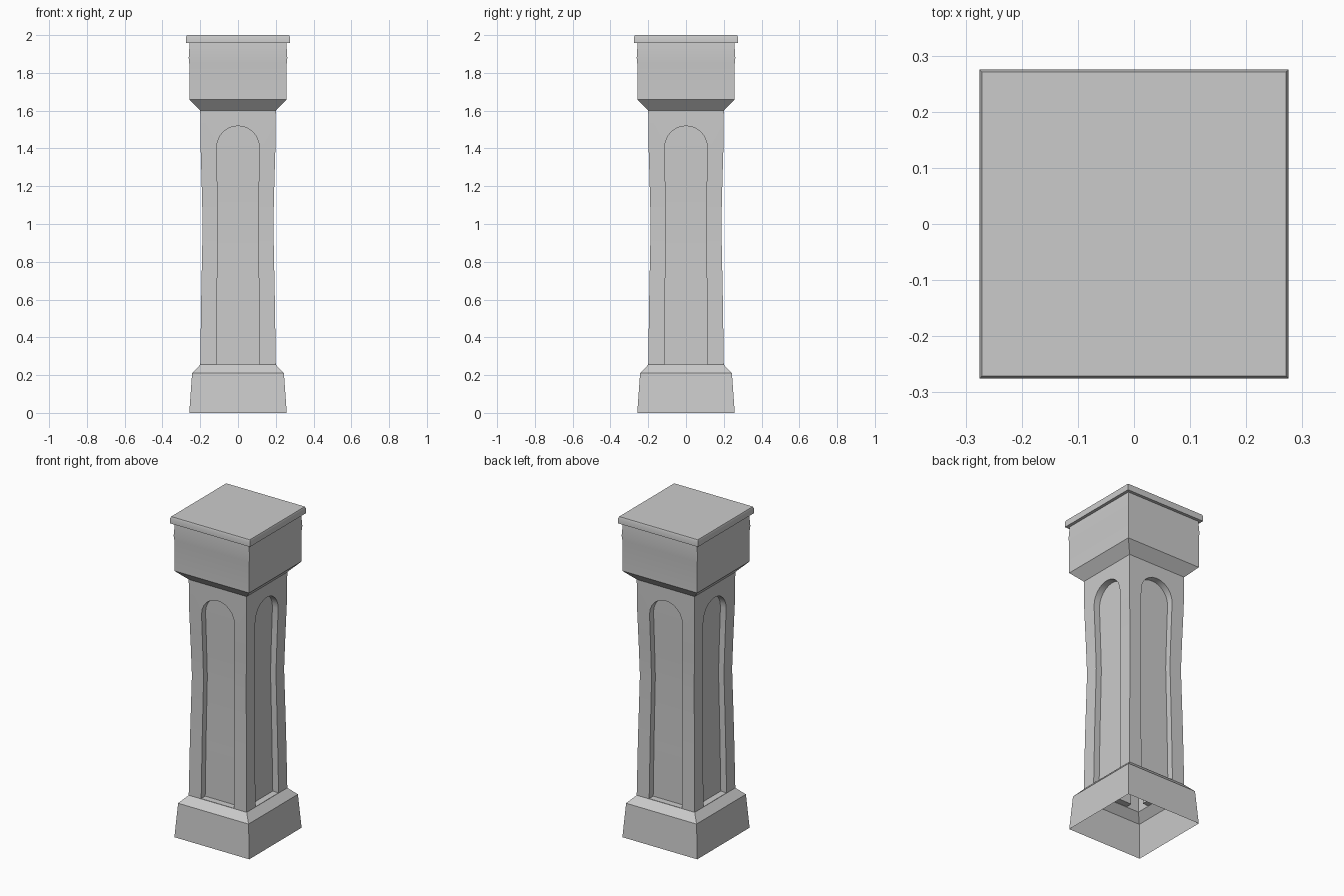
import bpy, bmesh
from math import sin, cos, pi
from mathutils import Matrix, Vector

if "Cube" in bpy.data.objects:
    bpy.data.objects.remove(bpy.data.objects["Cube"])

FLOOR, SPRING, HALF, DEPTH = 0.257, 1.405, 0.114, 0.04


def make_object(name, bm):
    bmesh.ops.recalc_face_normals(bm, faces=bm.faces)
    mesh = bpy.data.meshes.new(name)
    bm.to_mesh(mesh)
    bm.free()
    ob = bpy.data.objects.new(name, mesh)
    bpy.context.collection.objects.link(ob)
    return ob


def bridge(bm, a, b):
    n = len(a)
    for i in range(n):
        bm.faces.new((a[i], a[(i + 1) % n], b[(i + 1) % n], b[i]))


# Square pillar: base, shaft, capital and cap from (half width, height) pairs
profile = [(0.258, 0), (0.243, 0.21), (0.2, 0.255), (0.2, 1.6), (0.258, 1.66),
           (0.258, 1.85), (0.261, 1.88), (0.256, 1.958), (0.275, 1.958),
           (0.275, 1.99), (0.271, 2.0)]
bm = bmesh.new()
rings = [[bm.verts.new((sx * w, sy * w, z))
          for sx, sy in ((-1, -1), (1, -1), (1, 1), (-1, 1))] for w, z in profile]
for a, b in zip(rings, rings[1:]):
    bridge(bm, a, b)
bm.faces.new(rings[0])
bm.faces.new(rings[-1])
pillar = make_object("pillar", bm)

# Arched niche cutter, repeated on the four sides
outline = [(-HALF, FLOOR), (HALF, FLOOR)]
outline += [(HALF * cos(pi * i / 12), SPRING + HALF * sin(pi * i / 12)) for i in range(13)]
bm = bmesh.new()
for k in range(4):
    turn = Matrix.Rotation(k * pi / 2, 3, 'Z')
    back, front = [[bm.verts.new(turn @ Vector((x, y, z))) for x, z in outline]
                   for y in (-0.2 + DEPTH, -0.35)]
    bridge(bm, back, front)
    bm.faces.new(back)
    bm.faces.new(front)
cutter = make_object("niche_cutter", bm)
cutter.hide_render = True

mod = pillar.modifiers.new("niches", 'BOOLEAN')
mod.operation = 'DIFFERENCE'
mod.solver = 'EXACT'
mod.object = cutter
bpy.context.view_layer.objects.active = pillar
pillar.select_set(True)
bpy.ops.object.modifier_apply(modifier=mod.name)
bpy.data.objects.remove(cutter)

# Narrow the shaft at its middle and open the underside
waist = [(0.255, 1.0), (0.6, 0.975), (1.0, 0.935), (1.2, 0.96), (1.405, 0.99), (1.6, 1.0)]
bm = bmesh.new()
bm.from_mesh(pillar.data)
for z, _ in waist[1:-1]:
    bmesh.ops.bisect_plane(bm, geom=bm.verts[:] + bm.edges[:] + bm.faces[:],
                           plane_co=(0, 0, z), plane_no=(0, 0, 1), dist=1e-5)
for v in bm.verts:
    for (z0, s0), (z1, s1) in zip(waist, waist[1:]):
        if z0 < v.co.z <= z1:
            s = s0 + (s1 - s0) * (v.co.z - z0) / (z1 - z0)
            v.co.x *= s
            v.co.y *= s
            break
under = [f for f in bm.faces if all(v.co.z < 1e-4 for v in f.verts)]
bmesh.ops.delete(bm, geom=under, context='FACES')
bm.to_mesh(pillar.data)
bm.free()
bpy.ops.object.shade_smooth_by_angle(angle=0.6)
